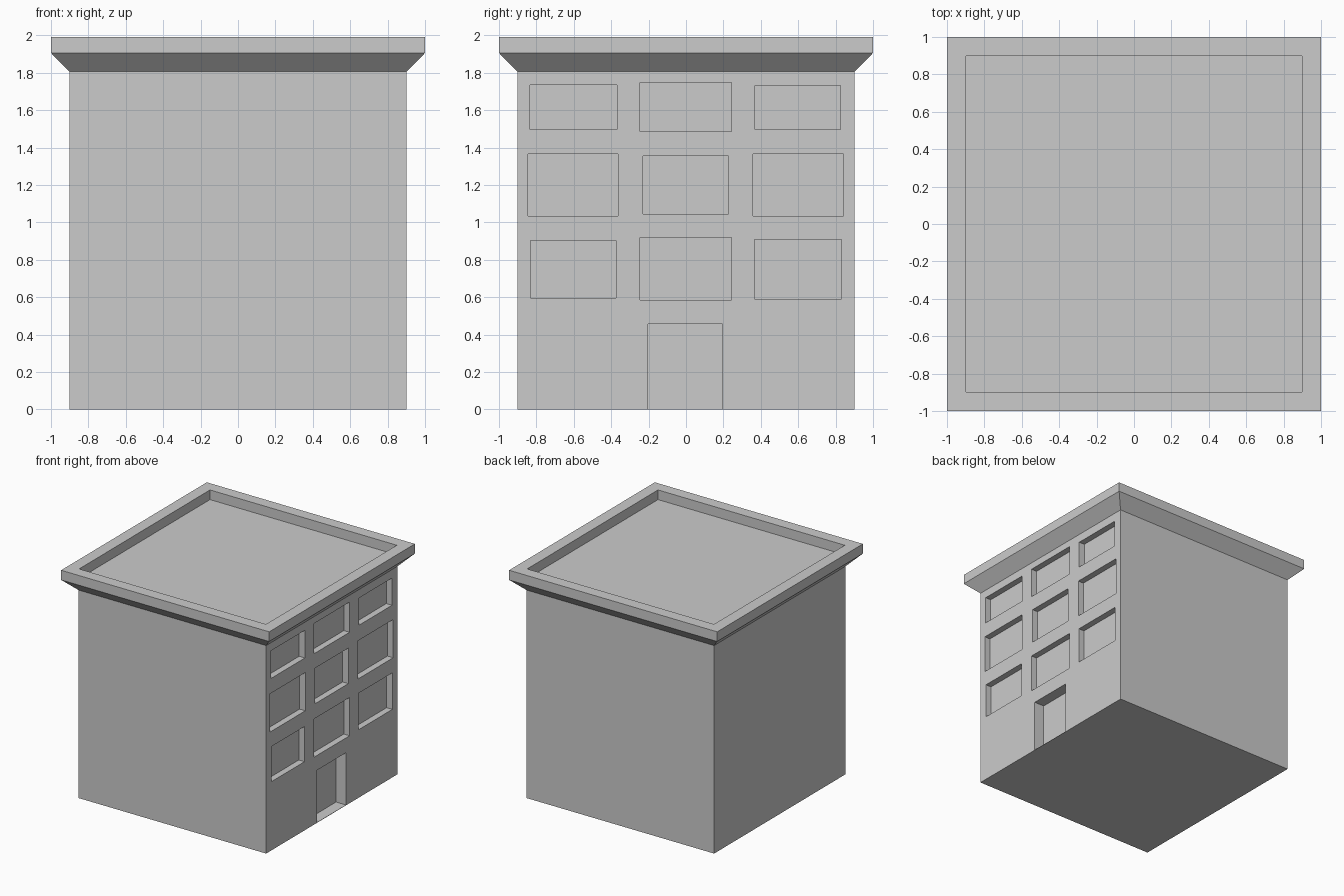
import bpy, bmesh

if "Cube" in bpy.data.objects:
    bpy.data.objects.remove(bpy.data.objects["Cube"])


def make_object(name, bm):
    bmesh.ops.recalc_face_normals(bm, faces=bm.faces)
    mesh = bpy.data.meshes.new(name)
    bm.to_mesh(mesh)
    bm.free()
    obj = bpy.data.objects.new(name, mesh)
    bpy.context.collection.objects.link(obj)
    return obj


def add_box(bm, lo, hi):
    verts = bmesh.ops.create_cube(bm, size=1)["verts"]
    for v in verts:
        v.co = [lo[i] if v.co[i] < 0 else hi[i] for i in range(3)]


# Walls, flared cornice and sunken roof as one stack of square rings (half width, z)
HALF = 0.902
profile = [(HALF, 0), (HALF, 1.807), (1, 1.906), (1, 1.99), (0.898, 1.99), (0.898, 1.906)]
bm = bmesh.new()
rings = [[bm.verts.new((sx * w, sy * w, z))
          for sx, sy in ((-1, -1), (1, -1), (1, 1), (-1, 1))] for w, z in profile]
for a, b in zip(rings, rings[1:]):
    for i in range(4):
        j = (i + 1) % 4
        bm.faces.new((a[i], a[j], b[j], b[i]))
bm.faces.new(rings[0])
bm.faces.new(rings[-1])
building = make_object("building", bm)

# Window openings on the right side (y0, y1, z0, z1)
windows = [
    (-0.835, -0.37, 1.496, 1.736), (-0.245, 0.243, 1.485, 1.747), (0.37, 0.826, 1.497, 1.733),
    (-0.846, -0.364, 1.035, 1.367), (-0.23, 0.227, 1.045, 1.354), (0.359, 0.842, 1.035, 1.367),
    (-0.831, -0.375, 0.597, 0.902), (-0.245, 0.243, 0.586, 0.918), (0.365, 0.831, 0.591, 0.908),
]
bm = bmesh.new()
for y0, y1, z0, z1 in windows:
    add_box(bm, (HALF - 0.055, y0, z0), (HALF + 0.1, y1, z1))

# Deeper doorway with a thin sill
add_box(bm, (HALF - 0.096, -0.203, 0.003), (HALF + 0.1, 0.195, 0.457))
cutter = make_object("opening_cutter", bm)
cutter.hide_render = True

mod = building.modifiers.new("openings", "BOOLEAN")
mod.operation = "DIFFERENCE"
mod.solver = "EXACT"
mod.object = cutter

# Apply the cut and drop the cutter
bpy.context.view_layer.objects.active = building
building.select_set(True)
bpy.ops.object.modifier_apply(modifier=mod.name)
bpy.data.objects.remove(cutter)
